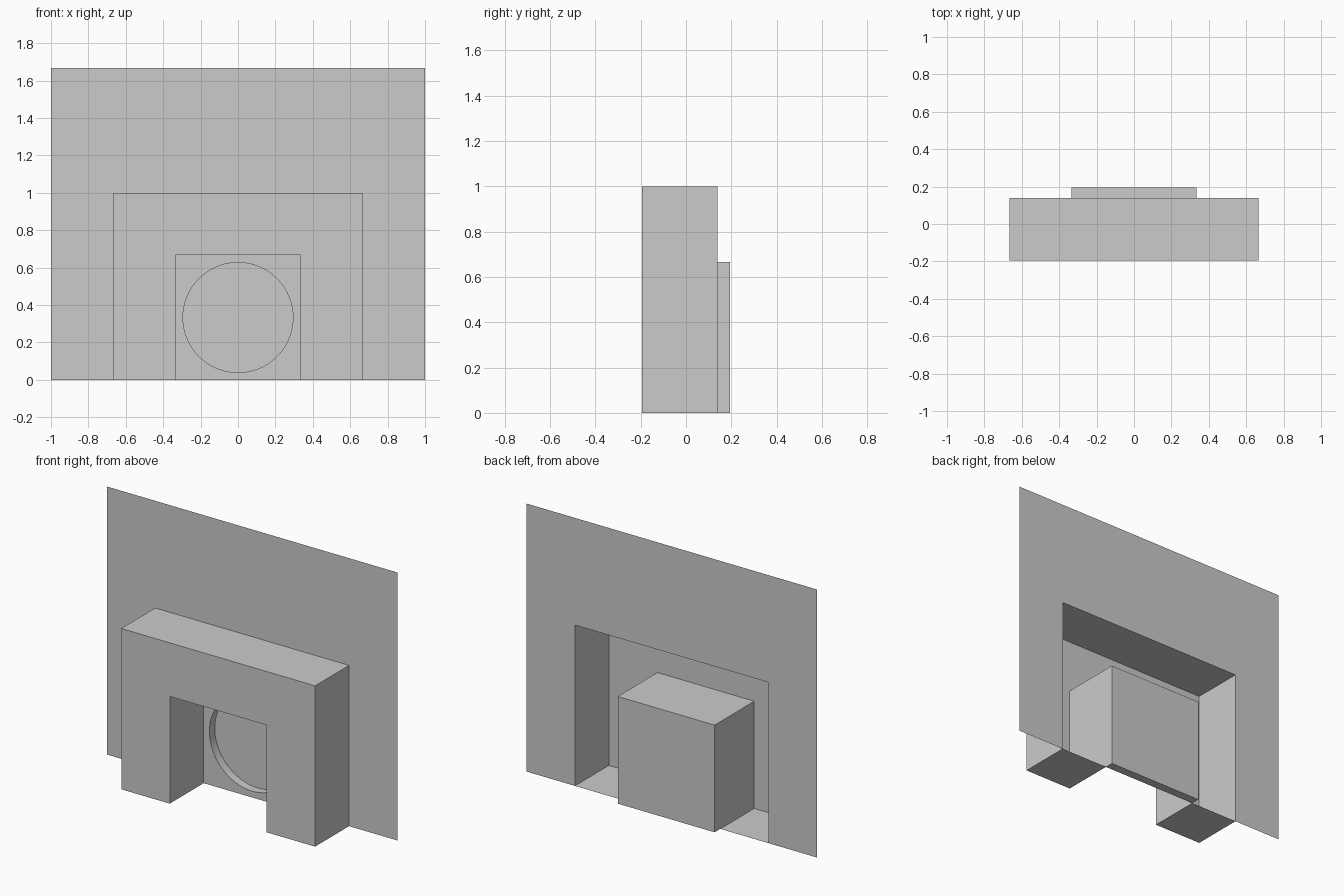
import bpy, bmesh, math

if "Cube" in bpy.data.objects:
    bpy.data.objects.remove(bpy.data.objects["Cube"])

FRONT, WALL, BACK = -0.1945, 0.139, 0.1945   # depth planes along y
T = 1 / 3


def arch(outer_x, outer_z, inner_x, inner_z):
    """Upside-down U outline in the x-z plane."""
    half = [(outer_x, outer_z), (outer_x, 0), (inner_x, 0), (inner_x, inner_z)]
    return half + [(-x, z) for x, z in reversed(half)]


def loop(bm, pts, y):
    return [bm.verts.new((x, y, z)) for x, z in pts]


def skirt(bm, a, b):
    """Join two matching loops with quads."""
    n = len(a)
    for i in range(n):
        j = (i + 1) % n
        bm.faces.new((a[i], a[j], b[j], b[i]))


def finish(bm, name, face_front=None):
    bmesh.ops.recalc_face_normals(bm, faces=bm.faces[:])
    if face_front is not None:
        face_front.normal_update()
        if face_front.normal.y > 0:
            bmesh.ops.reverse_faces(bm, faces=bm.faces[:])
    mesh = bpy.data.meshes.new(name)
    bm.to_mesh(mesh)
    bm.free()
    ob = bpy.data.objects.new(name, mesh)
    bpy.context.collection.objects.link(ob)
    return ob


# Thin back wall, open where the surround stands
bm = bmesh.new()
face = bm.faces.new(loop(bm, arch(1, 5 * T, 2 * T, 1), WALL))
finish(bm, "wall", face)

# Surround: hollow shell, open at the back
bm = bmesh.new()
pts = arch(2 * T, 1, T, 2 * T)
front = loop(bm, pts, FRONT)
face = bm.faces.new(front)
skirt(bm, front, loop(bm, pts, WALL))
finish(bm, "surround", face)

# Back panel with a shallow round recess
bm = bmesh.new()
square = [(-T, 0), (T, 0), (T, 2 * T), (-T, 2 * T)]
N, R = 64, 0.294
circle = [(R * math.cos(2 * math.pi * i / N), T + R * math.sin(2 * math.pi * i / N))
          for i in range(N)]
sq_front, sq_back = loop(bm, square, WALL), loop(bm, square, BACK)
rim, floor = loop(bm, circle, WALL), loop(bm, circle, BACK - 0.003)
skirt(bm, sq_front, sq_back)
skirt(bm, rim, floor)
bm.faces.new(sq_back)
bm.faces.new(floor)
edges = [bm.edges.get((l[i - 1], l[i])) for l in (sq_front, rim) for i in range(len(l))]
bmesh.ops.triangle_fill(bm, use_beauty=True, use_dissolve=False, edges=edges)
panel = finish(bm, "recessed_panel")

# Smooth the round recess wall only
bpy.context.view_layer.objects.active = panel
panel.select_set(True)
bpy.ops.object.shade_smooth_by_angle(angle=math.radians(30))
